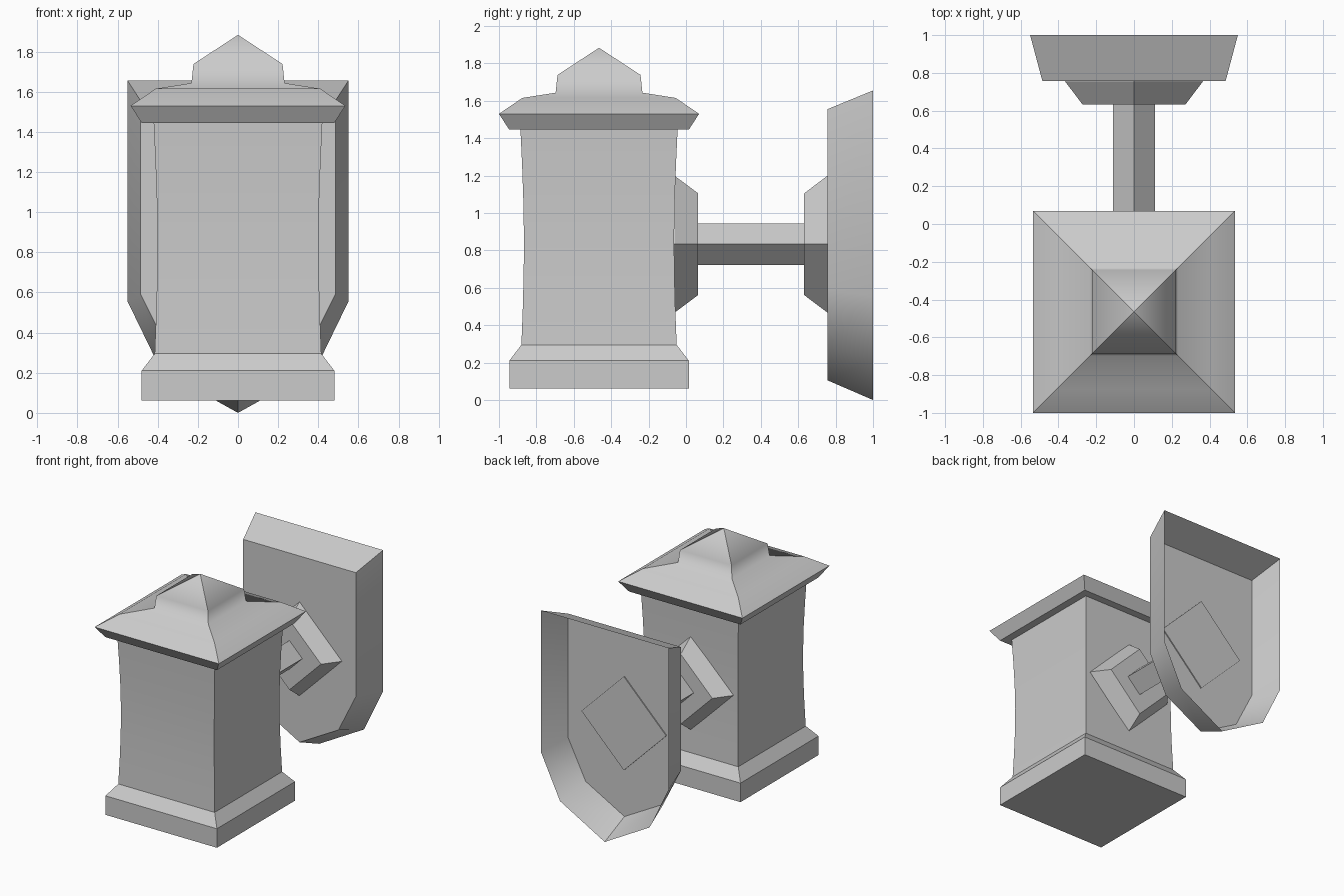
import bpy, bmesh, math
from mathutils import Vector

old = bpy.data.objects.get("Cube")
if old:
    bpy.data.objects.remove(old, do_unlink=True)

GREY = (0.6, 0.6, 0.6, 1.0)
metal = bpy.data.materials.new("grey metal")
metal.use_nodes = True
metal.diffuse_color = GREY
metal.node_tree.nodes["Principled BSDF"].inputs["Base Color"].default_value = GREY

BODY_Y = -0.465   # centre of the lantern body
ARM_Z = 0.833     # height of the wall arm


def loft(name, rings, caps=(False, False), smooth_along=False, angle=None):
    """Skin a list of closed rings; optionally cap the first and last."""
    bm = bmesh.new()
    loops = [[bm.verts.new(p) for p in ring] for ring in rings]
    n = len(loops[0])
    cross = []
    for a, b in zip(loops, loops[1:]):
        for i in range(n):
            j = (i + 1) % n
            bm.faces.new((a[i], a[j], b[j], b[i]))
    for loop in loops[1:-1]:
        cross += [bm.edges.get((loop[i], loop[(i + 1) % n])) for i in range(n)]
    for flag, loop in zip(caps, (loops[0], loops[-1])):
        if flag:
            bm.faces.new(loop)
    bmesh.ops.recalc_face_normals(bm, faces=bm.faces[:])
    # Keep corners crisp, blend only across the rings when asked
    for f in bm.faces:
        f.smooth = smooth_along or angle is not None
    for e in bm.edges:
        if angle is not None:
            e.smooth = e.calc_face_angle(math.pi) < angle
        else:
            e.smooth = smooth_along and e in cross
    mesh = bpy.data.meshes.new(name)
    bm.to_mesh(mesh)
    bm.free()
    mesh.materials.append(metal)
    obj = bpy.data.objects.new(name, mesh)
    bpy.context.collection.objects.link(obj)
    return obj


def square(r, z):
    return [Vector((sx * r, BODY_Y + sy * r, z))
            for sx, sy in ((-1, -1), (1, -1), (1, 1), (-1, 1))]


def diamond(r, y):
    return [Vector((dx * r, y, ARM_Z + dz * r))
            for dx, dz in ((1, 0), (0, 1), (-1, 0), (0, -1))]


def shield(half, y):
    right = half + [(-x, z) for x, z in reversed(half) if x > 0]
    return [Vector((x, y, z)) for x, z in right]


# Lantern body: plinth, waisted shaft, eave and pointed roof
loft("base", [square(r, z) for r, z in
              ((0.48, 0.062), (0.48, 0.21), (0.415, 0.295))], caps=(True, False))
shaft = []
for k in range(7):
    t = k / 6
    waist = 0.016 * math.sin(math.pi * t)
    shaft.append(square(0.415 + 0.005 * t - waist, 0.295 + 1.15 * t))
loft("shaft", shaft, smooth_along=True)
loft("eave", [square(r, z) for r, z in
              ((0.42, 1.445), (0.48, 1.445), (0.535, 1.53))])
roof = loft("roof", [square(r, z) for r, z in
                     ((0.535, 1.53), (0.41, 1.615), (0.232, 1.643),
                      (0.222, 1.738), (0.0, 1.883))], smooth_along=True)
bm = bmesh.new()
bm.from_mesh(roof.data)
bmesh.ops.remove_doubles(bm, verts=bm.verts[:], dist=0.0001)
bm.to_mesh(roof.data)
bm.free()

# Arm with a tapered flange at each end
loft("arm", [diamond(0.112, 0.06), diamond(0.112, 0.64)])
loft("body_flange", [diamond(0.365, -0.08), diamond(0.365, -0.06),
                     diamond(0.272, 0.065)], caps=(True, True))
loft("wall_flange", [diamond(0.365, 0.765), diamond(0.365, 0.755),
                     diamond(0.272, 0.632)], caps=(True, True))

# Wall plate: shield-shaped shell, open at the back
outer = [(0, 0), (0.385, 0.215), (0.55, 0.555), (0.55, 1.655)]
inner = [(0, 0.105), (0.335, 0.29), (0.485, 0.59), (0.485, 1.555)]
loft("wall_plate", [shield(inner, 0.757), shield(outer, 1.0)],
     caps=(True, False), angle=math.radians(42))
plate = bpy.data.objects["wall_plate"]
# Face the open shell's surfaces outwards, towards the front
bm = bmesh.new()
bm.from_mesh(plate.data)
front = max(bm.faces, key=lambda f: len(f.verts))
if front.normal.y > 0:
    bmesh.ops.reverse_faces(bm, faces=bm.faces[:])
bm.to_mesh(plate.data)
bm.free()
